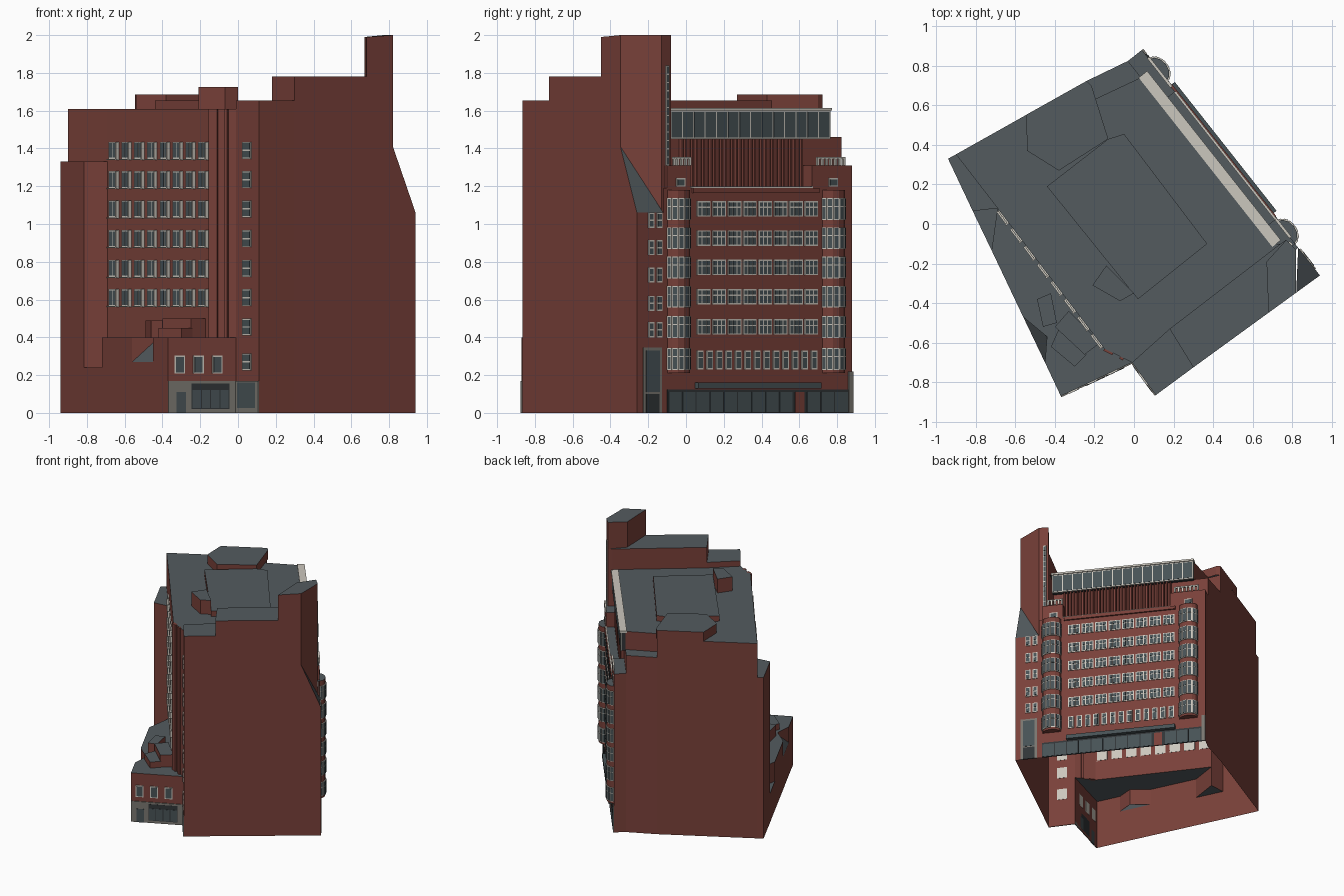
import bpy, bmesh, math
from mathutils import Vector

if "Cube" in bpy.data.objects:
    bpy.data.objects.remove(bpy.data.objects["Cube"])

def material(name, r, g, b):
    m = bpy.data.materials.new(name)
    m.diffuse_color = (r, g, b, 1)
    m.use_nodes = True
    m.node_tree.nodes["Principled BSDF"].inputs["Base Color"].default_value = m.diffuse_color
    return m

MATS = [material("red brick", 0.19, 0.052, 0.041), material("slate roof", 0.088, 0.105, 0.114),
        material("pale frame", 0.60, 0.57, 0.51), material("dark glass", 0.063, 0.084, 0.092),
        material("concrete", 0.19, 0.18, 0.16), material("dark metal", 0.03, 0.035, 0.038)]
BRICK, SLATE, PALE, GLASS, CONC, DARK = range(6)

def finish(name, bm):
    me = bpy.data.meshes.new(name)
    for m in MATS:
        me.materials.append(m)
    bm.to_mesh(me)
    bm.free()
    bpy.context.collection.objects.link(bpy.data.objects.new(name, me))

def mass(name, pts, top, bases):
    """Open-bottomed block: anticlockwise outline, roof height(s), wall foot per edge (None = no wall)."""
    n = len(pts)
    tops = top if isinstance(top, list) else [top] * n
    bases = bases if isinstance(bases, list) else [bases] * n
    bm = bmesh.new()
    roof = [bm.verts.new((*p, z)) for p, z in zip(pts, tops)]
    bm.faces.new(roof).material_index = SLATE
    for i, base in enumerate(bases):
        if base is not None:
            j = (i + 1) % n
            a, b = bm.verts.new((*pts[i], base)), bm.verts.new((*pts[j], base))
            bm.faces.new((a, b, roof[j], roof[i])).material_index = BRICK
    finish(name, bm)

def wall(a, b, flip=1):
    """Wall frame: s along a->b, o outwards, z up."""
    d = (Vector(b) - Vector(a)).normalized()
    nrm = Vector((d.y, -d.x)) * flip
    def at(s, o, z=None):
        p = Vector(a) + d * s + nrm * o
        return (p.x, p.y) if z is None else (p.x, p.y, z)
    at.length = (Vector(b) - Vector(a)).length
    return at

def box(bm, w, s0, s1, o0, o1, z0, z1, mat):
    v = [bm.verts.new(w(s, o, z)) for z in (z0, z1) for s, o in ((s0, o0), (s1, o0), (s1, o1), (s0, o1))]
    fs = [bm.faces.new([v[i] for i in q]) for q in
          ((0, 1, 2, 3), (4, 5, 6, 7), (0, 1, 5, 4), (1, 2, 6, 5), (2, 3, 7, 6), (3, 0, 4, 7))]
    for f in fs:
        f.material_index = mat
    bmesh.ops.recalc_face_normals(bm, faces=fs)

def window(bm, w, s, z, wd, ht, cols=1, rows=(1,), o=0.0, bar=0.007):
    """Pale plate with glass panes; s and z are the centre, rows are relative pane heights."""
    box(bm, w, s - wd / 2, s + wd / 2, o - 0.002, o + 0.006, z - ht / 2, z + ht / 2, PALE)
    pw = (wd - bar * (cols + 1)) / cols
    free = ht - bar * (len(rows) + 1)
    zz = z - ht / 2 + bar
    for r in rows:
        ph = free * r / sum(rows)
        for c in range(cols):
            s0 = s - wd / 2 + bar + c * (pw + bar)
            box(bm, w, s0, s0 + pw, o, o + 0.008, zz, zz + ph, GLASS)
        zz += ph + bar

# site corners and wall frames
A, B, C, D, E, F = (0.04, 0.88), (-0.94, 0.33), (-0.37, -0.87), (-0.01, -0.70), (0.11, -0.865), (0.94, -0.26)
P, S, R, Q, R2 = (-0.90, 0.352), (-0.69, 0.08), (-0.815, 0.065), (-0.15, -0.63), (-0.72, -0.133)
G1, G2, H = (0.30, -0.725), (0.18, -0.53), (0.74, -0.10)
T1, T2, T3, T4 = (0.82, -0.347), (0.83, -0.12), (0.82, -0.13), (0.77, -0.08)
fac = wall(A, T2, -1)
BACK = -0.09
K, M0, M1, M2, M3 = fac(0, BACK), fac(1.18, BACK), fac(0.106, BACK), (-0.20, 0.63), (-0.24, 0.723)

# main masses
mass("main_block", [P, S, Q, D, E, G1, G2, H, M0, M1, M2, M3], 1.61,
     [1.33, 0.4, 0.4, 0, 0, None, None, None, 1.19, 1.46, 1.46, 0])
mass("raised_corner_roof", [D, E, G1, G2], 1.655, 1.61)
mass("side_block", [G1, T1, T3, T4, H, G2], 1.78, [0, 1.06, 1.06, 1.06, 1.19, 1.61])
mass("tower", [(0.68, -0.449), T1, T3, T4, (0.67, -0.19)], [1.99, 2.0, 2.0, 2.0, 1.99], 1.78)
mass("sloped_corner", [T1, F, T2], [1.41, 1.06, 1.06], [0, 0, None])
mass("street_wall", [T2, A, K, M0, T3], 1.19, [0, 0, None, None, None])
mass("corner_step", [K, M3, M2, M1], 1.46, [0, None, None, 1.19])
for nm, s0, s1 in (("pavilion_left", 1.09, 1.25), ("pavilion_right", 0.0, 0.27)):
    mass(nm, [fac(s1, 0), fac(s0, 0), fac(s0, BACK), fac(s1, BACK)], 1.31, 1.19)
mass("rear_wing", [B, R, S, P], 1.33, [0, 0.24, None, 0])

# low rear yard buildings
N1, N2, N3 = (-0.56, -0.47), (-0.44, -0.57), (-0.45, -0.70)
mass("yard_roof", [R, R2, S], 0.24, [0, None, None])
mass("low_block", [R2, N1, N2, N3, C, D, Q, S], 0.40, [0, 0.27, 0.27, 0, 0, None, None, 0.24])
mass("sloped_skylight", [N1, N3, N2], [0.27, 0.27, 0.38], [0, None, None])
mass("low_hut_long", [(-0.40, -0.52), (-0.25, -0.66), (-0.17, -0.60), (-0.33, -0.44)], 0.50, 0.4)
mass("low_hut_back", [(-0.49, -0.38), (-0.46, -0.52), (-0.39, -0.50), (-0.42, -0.35)], 0.49, 0.4)
mass("low_hut_mid", [(-0.42, -0.62), (-0.30, -0.72), (-0.24, -0.66), (-0.38, -0.53)], 0.45, 0.4)

# roof structures
mass("roof_penthouse", [(-0.44, 0.19), (0.02, -0.38), (0.37, -0.10), (-0.05, 0.455), (-0.13, 0.43)], 1.655, 1.61)
mass("roof_stair", [(-0.545, 0.552), (-0.54, 0.37), (-0.38, 0.27), (-0.13, 0.43), (-0.215, 0.70), (-0.24, 0.723)],
     1.685, 1.61)
mass("lift_box", [(-0.21, -0.31), (-0.07, -0.39), (0.0, -0.35), (-0.14, -0.21)], 1.725, 1.61)

FLOORS = [0.455, 0.615, 0.77, 0.925, 1.08]

# street facade windows
bm = bmesh.new()
for z in FLOORS:
    for i in range(8):
        window(bm, fac, 0.28 + i * 0.1035, z, 0.09, 0.082, 3, (1.7, 1))
for i in range(13):
    window(bm, fac, 0.26 + i * 0.064, 0.28, 0.042, 0.10, 1, (2, 1))
for s in (0.13, 1.16):
    window(bm, fac, s, 1.22, 0.06, 0.045, 1)
finish("street_windows", bm)

# rounded bays with windows on each facet
for nm, sc in (("bay_right", 0.13), ("bay_left", 1.175)):
    arc = [fac(sc + 0.07 * math.cos(math.pi * i / 6), 0.05 * math.sin(math.pi * i / 6)) for i in range(7)]
    arc.reverse()
    bm = bmesh.new()
    lo, hi = [[bm.verts.new((*p, z)) for p in arc] for z in (0.21, 1.18)]
    bm.faces.new(hi).material_index = SLATE
    bm.faces.new(lo[::-1])
    for i in range(6):
        bm.faces.new((lo[i], lo[i + 1], hi[i + 1], hi[i]))
    bmesh.ops.recalc_face_normals(bm, faces=bm.faces)
    for i in range(6):
        w = wall(arc[i], arc[i + 1])
        if Vector(w(0.01, 0.05)).dot((0.785, 0.62)) < Vector(w(0.01, 0)).dot((0.785, 0.62)):
            w = wall(arc[i], arc[i + 1], -1)
        for z in [0.285] + FLOORS:
            window(bm, w, w.length / 2, z, w.length * 0.98, 0.115, 1, (1.7, 1), bar=0.005)
    finish(nm, bm)

# top storey: fins, glazed band, pale eaves
bm = bmesh.new()
for i in range(34):
    s = 0.28 + i * 0.0245
    box(bm, fac, s, s + 0.01, BACK, BACK + 0.025, 1.19, 1.45, BRICK)
finish("brick_fins", bm)
bm = bmesh.new()
box(bm, fac, 0.106, 1.185, BACK, BACK + 0.028, 1.45, 1.60, DARK)
window(bm, fac, 0.645, 1.525, 1.08, 0.15, 14, (1,), BACK + 0.03, 0.008)
finish("glazed_band", bm)
bm = bmesh.new()
box(bm, fac, 0.10, 1.19, BACK - 0.01, BACK + 0.045, 1.60, 1.615, PALE)
finish("eaves", bm)

# ledge and balustrades
bm = bmesh.new()
box(bm, fac, 0.23, 1.08, -0.012, 0.012, 1.165, 1.19, BRICK)
box(bm, fac, 0.27, 1.09, -0.006, 0.006, 1.19, 1.198, PALE)
for s0, s1 in ((0.05, 0.24), (1.09, 1.21)):
    box(bm, fac, s0, s1, -0.006, 0.008, 1.345, 1.355, PALE)
    n = round((s1 - s0) / 0.03)
    for i in range(n + 1):
        s = s0 + (s1 - s0 - 0.014) * i / n
        box(bm, fac, s, s + 0.014, -0.005, 0.007, 1.31, 1.345, PALE)
finish("balustrades", bm)

# street shopfront and canopy
bm = bmesh.new()
box(bm, fac, 0.03, 1.25, 0, 0.006, 0, 0.125, DARK)
for i in range(13):
    if i != 3:
        box(bm, fac, 0.036 + i * 0.0935, 0.122 + i * 0.0935, 0, 0.009, 0.004, 0.11, GLASS)
box(bm, fac, 0.33, 0.39, 0, 0.009, 0, 0.11, BRICK)
box(bm, fac, 0.23, 1.06, 0, 0.03, 0.128, 0.16, GLASS)
box(bm, fac, 0.0, 0.03, 0, 0.009, 0, 0.22, CONC)
finish("street_shopfront", bm)

# narrow corner windows, entrance and tower strip
cor = wall(F, T2)
bm = bmesh.new()
for z in (0.44, 0.58, 0.73, 0.875, 1.02):
    for s in (0.095, 0.15):
        window(bm, cor, s, z, 0.038, 0.08, 1, (1, 1))
box(bm, cor, 0.04, 0.165, 0, 0.006, 0, 0.345, CONC)
box(bm, cor, 0.058, 0.147, 0, 0.008, 0, 0.10, DARK)
box(bm, cor, 0.058, 0.147, 0, 0.009, 0.11, 0.33, GLASS)
window(bm, wall(T3, T4), 0.042, 1.53, 0.026, 0.62, 1, (1,) * 14, bar=0.006)
finish("corner_windows_and_door", bm)

# rear windows with sills and jambs
rear, side = wall(S, Q), wall(D, E)
bm = bmesh.new()
for z in (0.61, 0.765, 0.922, 1.08, 1.235, 1.39):
    for i in range(8):
        s = 0.055 + i * 0.112
        window(bm, rear, s, z, 0.078, 0.09, 2)
        box(bm, rear, s + 0.034, s + 0.042, 0, 0.02, z - 0.045, z + 0.045, PALE)
        box(bm, rear, s - 0.042, s + 0.042, 0, 0.016, z - 0.05, z - 0.045, PALE)
for z in (0.27, 0.455, 0.61, 0.765, 0.922, 1.08, 1.235, 1.39):
    window(bm, side, 0.10, z, 0.08, 0.09, 1, (1, 1))
finish("rear_windows", bm)

# rear pilasters
bm = bmesh.new()
qd = wall(Q, D)
box(bm, qd, 0.0, 0.05, -0.01, 0.012, 0.40, 1.61, BRICK)
box(bm, qd, 0.09, 0.11, -0.01, 0.012, 0.40, 1.61, BRICK)
finish("rear_pilasters", bm)

# rear shopfront
cd = wall(C, D)
bm = bmesh.new()
box(bm, cd, 0, cd.length, 0, 0.006, 0, 0.17, CONC)
box(bm, side, 0, side.length, 0, 0.006, 0, 0.17, CONC)
box(bm, cd, 0.045, 0.10, 0, 0.008, 0, 0.11, GLASS)
box(bm, cd, 0.135, 0.355, 0, 0.007, 0.02, 0.155, DARK)
for i in range(4):
    box(bm, cd, 0.14 + i * 0.054, 0.188 + i * 0.054, 0, 0.009, 0.025, 0.12, GLASS)
box(bm, side, 0.02, 0.18, 0, 0.008, 0.025, 0.16, GLASS)
for s in (0.066, 0.176, 0.287):
    window(bm, cd, s, 0.255, 0.06, 0.095, 1)
finish("rear_shopfront", bm)
